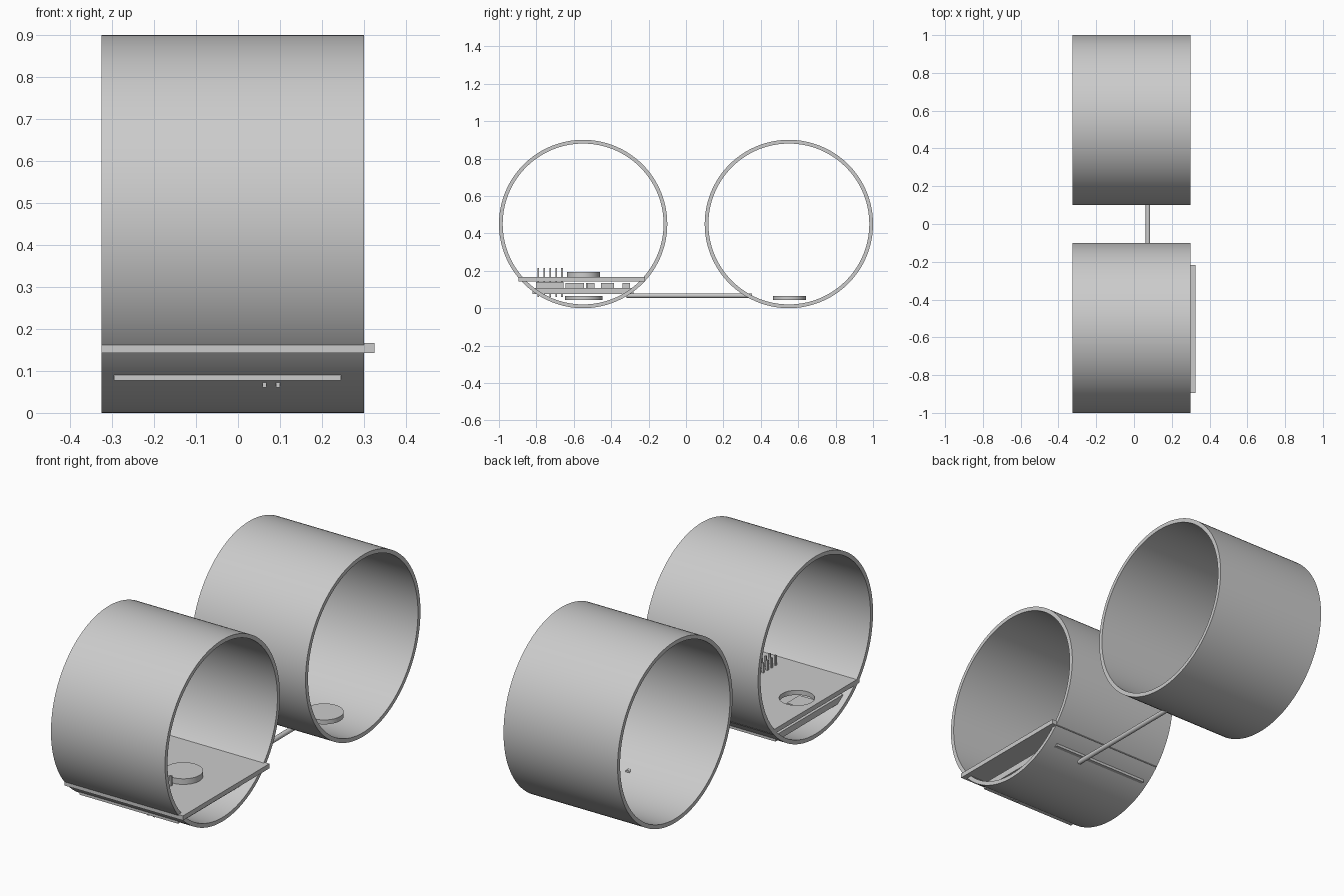
import bpy, bmesh, math
from mathutils import Matrix, Vector

cube = bpy.data.objects.get("Cube")
if cube:
    bpy.data.objects.remove(cube, do_unlink=True)

grey = bpy.data.materials.new("plain_grey")
grey.use_nodes = True
grey.diffuse_color = (0.6, 0.6, 0.6, 1)
grey.node_tree.nodes["Principled BSDF"].inputs["Base Color"].default_value = (0.6, 0.6, 0.6, 1)


def finish(name, bm, smooth=False):
    bmesh.ops.recalc_face_normals(bm, faces=bm.faces)
    mesh = bpy.data.meshes.new(name)
    bm.to_mesh(mesh)
    bm.free()
    mesh.materials.append(grey)
    obj = bpy.data.objects.new(name, mesh)
    bpy.context.collection.objects.link(obj)
    bpy.ops.object.select_all(action='DESELECT')
    obj.select_set(True)
    bpy.context.view_layer.objects.active = obj
    if smooth:
        bpy.ops.object.shade_smooth_by_angle(angle=math.radians(30))
    return obj


def add_box(bm, x, y, z):
    """Box from (low, high) ranges."""
    ranges = (x, y, z)
    centre = Vector([(a + b) / 2 for a, b in ranges])
    size = [b - a for a, b in ranges]
    bmesh.ops.create_cube(bm, size=1, matrix=Matrix.Translation(centre) @ Matrix.Diagonal((*size, 1)))


def box(name, x, y, z):
    bm = bmesh.new()
    add_box(bm, x, y, z)
    return finish(name, bm)


def cylinder(name, centre, radius, depth, axis='Z', segments=64):
    turn = {'Z': Matrix(), 'Y': Matrix.Rotation(math.pi / 2, 4, 'X')}[axis]
    bm = bmesh.new()
    bmesh.ops.create_cone(bm, cap_ends=True, segments=segments, radius1=radius, radius2=radius,
                          depth=depth, matrix=Matrix.Translation(centre) @ turn)
    return finish(name, bm, True)


def ring(name, y, radius=0.45, inner=0.43, x0=-0.325, x1=0.3):
    """Open tube lying along x, spun from a rectangular section."""
    bm = bmesh.new()
    section = [(x0, inner), (x1, inner), (x1, radius), (x0, radius)]
    verts = [bm.verts.new((x, y, 0.45 + r)) for x, r in section]
    edges = [bm.edges.new((verts[i], verts[(i + 1) % 4])) for i in range(4)]
    bmesh.ops.spin(bm, geom=verts + edges, cent=(0, y, 0.45), axis=(1, 0, 0),
                   angle=math.tau, steps=128, use_merge=True)
    bmesh.ops.remove_doubles(bm, verts=bm.verts, dist=1e-4)
    return finish(name, bm, True)


# Two open tubes
ring("front_ring", -0.55)
ring("rear_ring", 0.55)

# Upper plate with a round opening
plate = box("upper_plate", (-0.325, 0.325), (-0.895, -0.218), (0.143, 0.166))
cutter = cylinder("hole_cutter", (-0.216, -0.56, 0.155), 0.08, 0.1)
cutter.hide_render = True
cut = plate.modifiers.new("hole", 'BOOLEAN')
cut.operation = 'DIFFERENCE'
cut.solver = 'EXACT'
cut.object = cutter
bpy.context.view_layer.objects.active = plate
bpy.ops.object.modifier_apply(modifier="hole")
bpy.data.objects.remove(cutter, do_unlink=True)

# Lower circuit board and the flat cell beneath it
box("lower_board", (-0.295, 0.245), (-0.82, -0.28), (0.077, 0.108))
cylinder("flat_cell", (0.085, -0.546, 0.054), 0.1, 0.022)

# Discs
cylinder("front_disc", (0.085, -0.548, 0.18), 0.088, 0.028)
cylinder("rear_disc", (0.085, 0.553, 0.054), 0.088, 0.022)

# Rod joining the two rings
cylinder("connecting_rod", (0.074, 0.018, 0.067), 0.012, 0.67, 'Y', 24)

# Pin header: two rows of five pins through a block
box("header_block", (0.045, 0.113), (-0.802, -0.655), (0.108, 0.14))
bm = bmesh.new()
half = 0.005
for x in (0.063, 0.095):
    for i in range(5):
        y = -0.79 + i * 0.032
        add_box(bm, (x - half, x + half), (y - half, y + half), (0.06, 0.215))
finish("header_pins", bm)

# Chips on the lower board
bm = bmesh.new()
chips = [(-0.22, -0.595, 0.05, 0.05), (-0.19, -0.51, 0.03, 0.02), (-0.25, -0.52, 0.02, 0.015),
         (-0.05, -0.42, 0.05, 0.035), (0.1, -0.32, 0.03, 0.02)]
for x, y, w, d in chips:
    add_box(bm, (x - w, x + w), (y - d, y + d), (0.108, 0.134))
finish("board_chips", bm)
